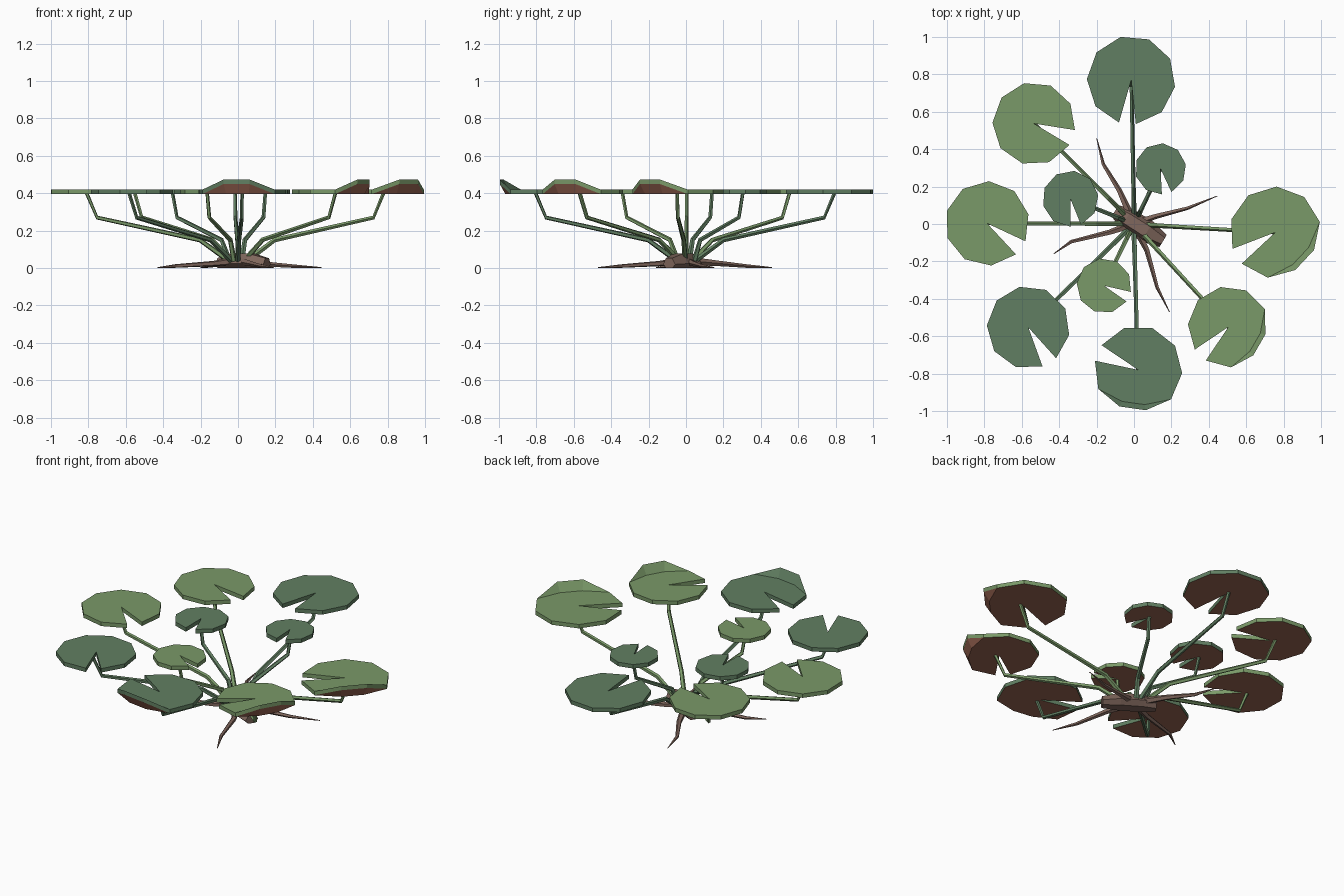
import bpy
from math import radians, cos, sin, pi
from mathutils import Vector

cube = bpy.data.objects.get("Cube")
if cube:
    bpy.data.objects.remove(cube, do_unlink=True)


def material(name, colour):
    mat = bpy.data.materials.new(name)
    mat.use_nodes = True
    rgba = (*colour, 1)
    mat.diffuse_color = rgba
    mat.node_tree.nodes["Principled BSDF"].inputs["Base Color"].default_value = rgba
    return mat


LIGHT = material("light green", (0.195, 0.32, 0.14))
DARK = material("dark green", (0.12, 0.212, 0.122))
UNDER = material("reddish underside", (0.32, 0.13, 0.085))
BROWN = material("root brown", (0.215, 0.135, 0.108))


def build(name, verts, faces, *mats):
    mesh = bpy.data.meshes.new(name)
    mesh.from_pydata(verts, [], faces)
    mesh.update()
    for mat in mats:
        mesh.materials.append(mat)
    obj = bpy.data.objects.new(name, mesh)
    bpy.context.collection.objects.link(obj)
    return mesh


def tube(name, path, radii, sides, mat):
    """Flat-shaded tapering tube along a path, capped, flattened by the ground."""
    path = [Vector(p) for p in path]
    last = len(path) - 1
    verts, faces = [], []
    for i, (p, r) in enumerate(zip(path, radii)):
        along = (path[min(i + 1, last)] - path[max(i - 1, 0)]).normalized()
        side = Vector((along.y, -along.x, 0)).normalized()
        up = side.cross(along)
        for k in range(sides):
            a = 2 * pi * k / sides
            v = p + side * r * cos(a) + up * r * sin(a)
            v.z = max(v.z, 0)
            verts.append(v)
    for i in range(last):
        for k in range(sides):
            a, b = i * sides + k, i * sides + (k + 1) % sides
            faces.append((a, b, b + sides, a + sides))
    faces.append(tuple(reversed(range(sides))))
    faces.append(tuple(range(last * sides, (last + 1) * sides)))
    build(name, verts, faces, mat)


RIM = 10                     # rim corners of a leaf
BASE_Z, THICK, LIFT = 0.395, 0.024, 0.054
CURL_R, FOLD_R = 0.93, 0.80  # curled edge and its fold line, as shares of the radius


def leaf(name, x, y, radius, notch, curled, mat):
    """Notched pad with a dark underside; curled pads have a steep turned-up edge."""
    half = 11

    def corner(i, share, lift):
        a = radians(notch + half + i * (360 - 2 * half) / (RIM - 1))
        return Vector((x + radius * share * cos(a), y + radius * share * sin(a), BASE_Z + lift))

    # Corner 0 is the notch apex, then the rim; corners 3 and 4 may curl
    points = [Vector((x, y, BASE_Z))] + [corner(i, 1, 0) for i in range(RIM)]
    outline = list(range(RIM + 1))
    pads = [outline]
    if curled:
        points[3:5] = [corner(i, CURL_R, LIFT) for i in (2, 3)]
        points += [corner(i, FOLD_R, 0) for i in (2, 3)]
        f, g = RIM + 1, RIM + 2
        pads = [outline[:3] + [f, g] + outline[5:], [2, 3, f], [f, 3, 4, g], [g, 4, 5]]
    n = len(points)
    faces = []
    for pad in pads:
        faces.append([i + n for i in pad])
        faces.append(pad[::-1])
    under = set(range(1, len(faces), 2))
    for i in outline:
        j = (i + 1) % len(outline)
        faces.append((i, j, j + n, i + n))
    mesh = build(name, points + [p + Vector((0, 0, THICK)) for p in points], faces, mat, UNDER)
    for poly in mesh.polygons:
        poly.material_index = int(poly.index in under)


def stem(name, x, y, mat):
    """Stalk that fans out of the rootstock and turns up to its leaf."""
    out = Vector((x, y, 0))
    start = out.normalized() * 0.05
    path = [start + Vector((0, 0, 0.04)), out * 0.26 + Vector((0, 0, 0.15)),
            out * 0.96 + Vector((0, 0, 0.27)), out * 1.03 + Vector((0, 0, BASE_Z + 0.004))]
    tube(name, path, (0.015, 0.013, 0.011, 0.010), 5, mat)


# Leaves and their stems: name, x, y, radius, notch direction, curled, colour
LEAVES = [
    ("back", -0.015, 0.77, 0.237, -95, False, DARK),
    ("back_right", -0.535, 0.537, 0.222, -20, False, LIGHT),
    ("right", -0.785, 0.003, 0.226, -36, False, LIGHT),
    ("small_right", -0.34, 0.135, 0.15, -79, False, DARK),
    ("small_back", 0.142, 0.295, 0.137, -76, False, DARK),
    ("left", 0.755, -0.045, 0.245, 212, True, LIGHT),
    ("front_left", 0.505, -0.55, 0.217, 225, True, LIGHT),
    ("front", 0.022, -0.78, 0.236, 157, True, DARK),
    ("front_right", -0.565, -0.553, 0.222, -59, False, DARK),
    ("small_front", -0.16, -0.33, 0.147, -24, False, LIGHT),
]
for name, x, y, radius, notch, curled, mat in LEAVES:
    leaf(name + "_leaf", x, y, radius, notch, curled, mat)
    stem(name + "_stem", x, y, mat)

# Rootstock lying on the ground
tube("rootstock", [(-0.1, 0.07, 0.022), (-0.04, 0.03, 0.024), (0.07, -0.04, 0.024), (0.155, -0.09, 0.02)],
     (0.036, 0.06, 0.062, 0.038), 6, BROWN)

# Thin tapering roots: middle, bend and tip
ROOTS = [
    ((-0.08, 0.18), (-0.165, 0.32), (-0.2, 0.46)),
    ((0.11, 0.04), (0.285, 0.085), (0.445, 0.15)),
    ((0.07, -0.14), (0.125, -0.34), (0.19, -0.47)),
    ((-0.13, -0.045), (-0.335, -0.095), (-0.43, -0.16)),
]
for i, points in enumerate(ROOTS):
    heights = (0.024, 0.011, 0.003)
    path = [(0, 0, 0.04)] + [(x, y, z) for (x, y), z in zip(points, heights)]
    tube(f"root_{i + 1}", path, (0.024, 0.015, 0.010, 0.002), 5, BROWN)
